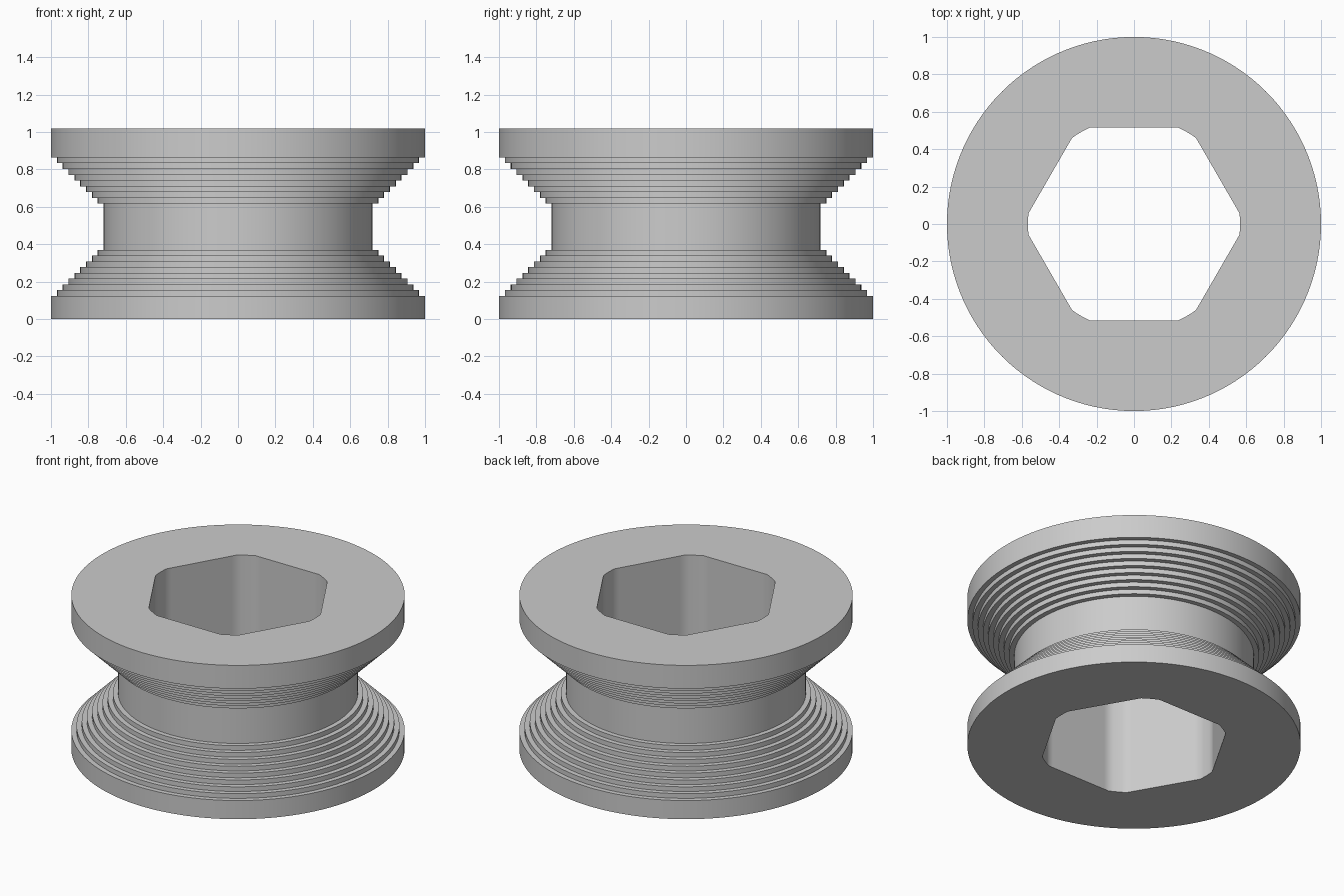
import bpy
import bmesh
from math import acos, cos, sin, radians, pi

default_cube = bpy.data.objects.get("Cube")
if default_cube:
    bpy.data.objects.remove(default_cube, do_unlink=True)

LAYER = 1.018 / 33      # height of one step
STEP = 0.0312           # radius change of one step
STEPS = 8
APOTHEM = 0.517         # hexagonal bore, flat to centre
BORE_R = 0.567          # bore corners are rounded to this radius

# Angles shared by every ring, so the bore's corners line up with the rim
half_flat = acos(APOTHEM / BORE_R)
half_arc = pi / 6 - half_flat
angles = []
for sector in range(6):
    centre = sector * pi / 3 + pi / 6
    angles += [centre - half_flat + 2 * half_flat * i / 16 for i in range(16)]
    angles += [centre + half_flat + 2 * half_arc * i / 4 for i in range(4)]


def circle(radius):
    return lambda a: radius


def bore(a):
    local = a % (pi / 3) - pi / 6
    return min(BORE_R, APOTHEM / cos(local))


# Profile: lower flange, stepped slope, hub, stepped slope, upper flange
layers = [(1.0, 4)]
layers += [(1 - STEP * k, 1) for k in range(1, STEPS + 1)]
layers += [(1 - STEP * (STEPS + 1), 8)]
layers += [(1 - STEP * k, 1) for k in range(STEPS, 0, -1)]
layers += [(1.0, 5)]

profile = [(bore, 0.0)]
z = 0.0
for radius, count in layers:
    profile.append((circle(radius), z))
    z += count * LAYER
    profile.append((circle(radius), z))
profile.append((bore, z))

# Skin the closed profile around the axis
bm = bmesh.new()
rings = [[bm.verts.new((r(a) * cos(a), r(a) * sin(a), h)) for a in angles]
         for r, h in profile]
n = len(angles)
for k, ring in enumerate(rings):
    above = rings[(k + 1) % len(rings)]
    for i in range(n):
        j = (i + 1) % n
        bm.faces.new((ring[i], ring[j], above[j], above[i]))
bmesh.ops.recalc_face_normals(bm, faces=bm.faces)

mesh = bpy.data.meshes.new("stepped_spool")
bm.to_mesh(mesh)
bm.free()
spool = bpy.data.objects.new("stepped_spool", mesh)
bpy.context.collection.objects.link(spool)

# Plain grey
grey = bpy.data.materials.new("plain_grey")
grey.use_nodes = True
colour = (0.6, 0.6, 0.6, 1.0)
grey.diffuse_color = colour
grey.node_tree.nodes["Principled BSDF"].inputs["Base Color"].default_value = colour
mesh.materials.append(grey)

bpy.ops.object.select_all(action="DESELECT")
spool.select_set(True)
bpy.context.view_layer.objects.active = spool
bpy.ops.object.shade_smooth_by_angle(angle=radians(30))
